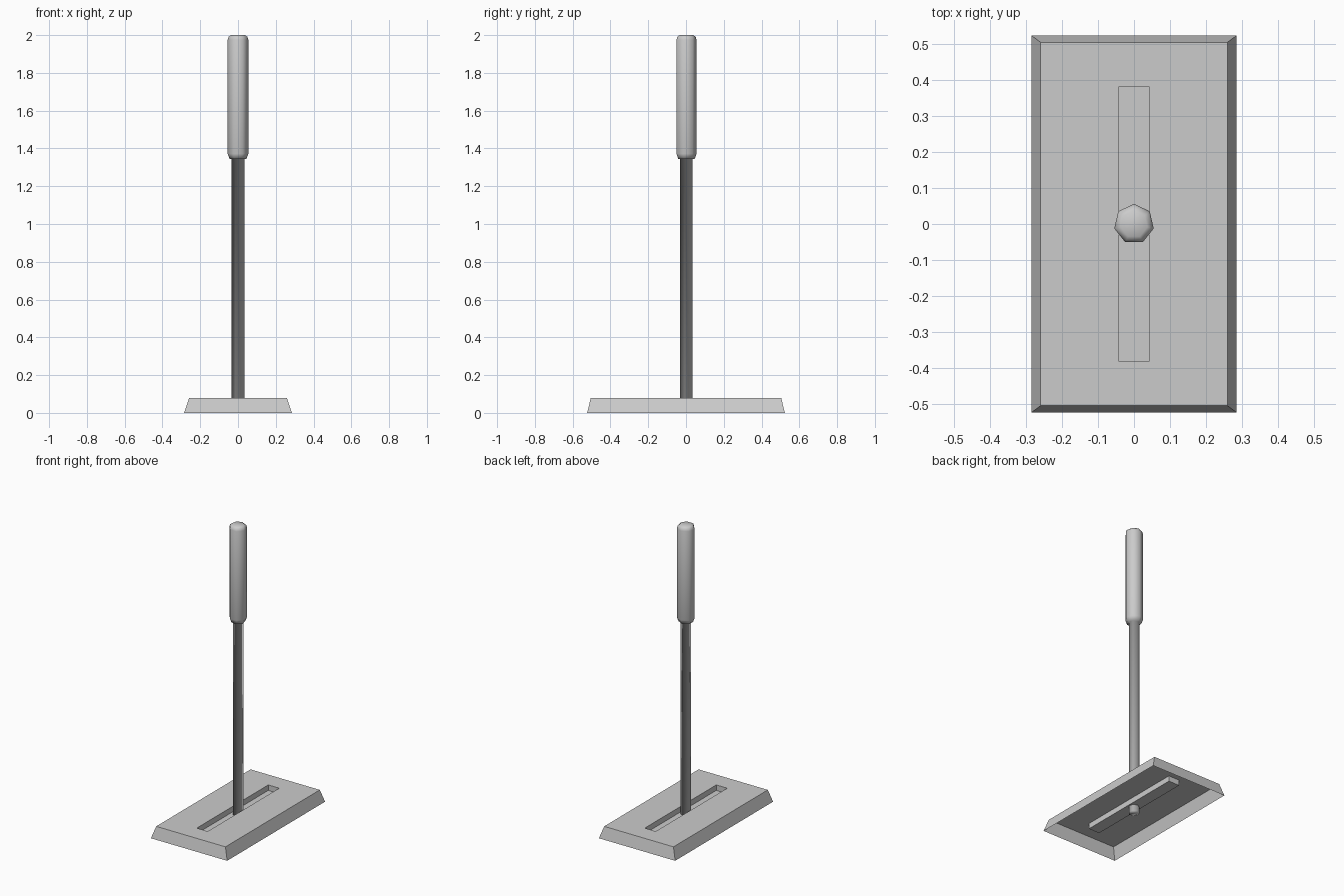
import bpy, bmesh
from math import pi, cos, sin

cube = bpy.data.objects.get("Cube")
if cube:
    bpy.data.objects.remove(cube, do_unlink=True)

GREY = (0.6, 0.6, 0.6, 1.0)
grey = bpy.data.materials.new("plain_grey")
grey.use_nodes = True
grey.diffuse_color = GREY
grey.node_tree.nodes["Principled BSDF"].inputs["Base Color"].default_value = GREY


def rectangle(half_x, half_y, z):
    return [(sx * half_x, sy * half_y, z)
            for sx, sy in ((-1, -1), (1, -1), (1, 1), (-1, 1))]


def polygon(radius, z, sides=7):
    angles = [pi / 2 + 2 * pi * i / sides for i in range(sides)]
    return [(radius * cos(a), radius * sin(a), z) for a in angles]


def skin(name, loops, cap_start, smooth):
    """Bridge a stack of loops, closing the last and optionally the first."""
    bm = bmesh.new()
    rings = [[bm.verts.new(p) for p in loop] for loop in loops]
    for a, b in zip(rings, rings[1:]):
        for i in range(len(a)):
            j = (i + 1) % len(a)
            bm.faces.new((a[i], a[j], b[j], b[i]))
    bm.faces.new(rings[-1])
    if cap_start:
        bm.faces.new(rings[0][::-1])
    for face in bm.faces:
        face.smooth = smooth
    mesh = bpy.data.meshes.new(name)
    bm.to_mesh(mesh)
    bm.free()
    mesh.materials.append(grey)
    obj = bpy.data.objects.new(name, mesh)
    bpy.context.collection.objects.link(obj)
    return obj


# Base plate: open-bottomed sloped skirt, flat top and sunken slot
skin("base_plate", [
    rectangle(0.285, 0.523, 0.0),
    rectangle(0.259, 0.504, 0.08),
    rectangle(0.041, 0.382, 0.08),
    rectangle(0.041, 0.382, 0.043),
], cap_start=False, smooth=False)

# Lever: seven-sided shaft running into a thicker rounded grip
lever_profile = [
    (0.034, 0.0), (0.034, 1.345),                # shaft
    (0.046, 1.345), (0.056, 1.372),              # grip underside
    (0.056, 1.975), (0.051, 1.991), (0.038, 2.0),  # grip and rounded top
]
skin("lever", [polygon(r, z) for r, z in lever_profile],
     cap_start=True, smooth=True)
